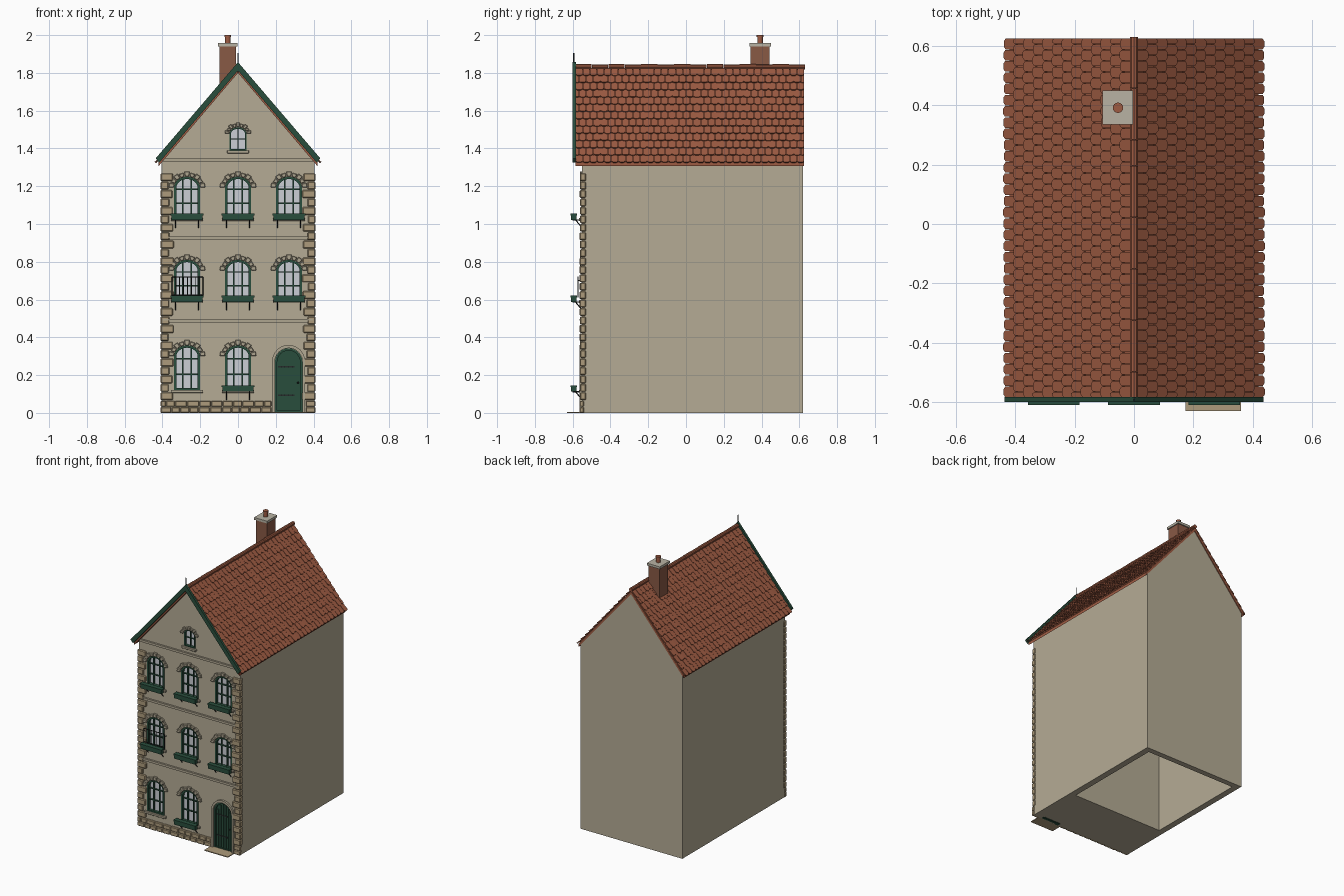
import bpy, bmesh, math, random
from mathutils import Vector

if "Cube" in bpy.data.objects:
    bpy.data.objects.remove(bpy.data.objects["Cube"])
random.seed(4)

COL = {"plaster": (.46, .41, .30), "stone": (.42, .33, .20), "trim": (.43, .38, .28),
       "tile": (.34, .105, .055), "green": (.022, .075, .045), "glass": (.60, .62, .66),
       "brick": (.25, .10, .06), "cap": (.48, .45, .37), "iron": (.02, .025, .025)}
MATS = {}
for k, c in COL.items():
    MATS[k] = bpy.data.materials.new(k)
    MATS[k].diffuse_color = (*c, 1)

F = -0.55  # front wall plane


def finish(name, bm, mat, bevel=0):
    bmesh.ops.recalc_face_normals(bm, faces=bm.faces)
    me = bpy.data.meshes.new(name)
    bm.to_mesh(me)
    bm.free()
    o = bpy.data.objects.new(name, me)
    bpy.context.collection.objects.link(o)
    me.materials.append(MATS[mat])
    if bevel:
        m = o.modifiers.new("bevel", "BEVEL")
        m.width, m.segments = bevel, 1
    return o


def loft(bm, a, b):
    """Solid between two matching outlines."""
    va, vb = [bm.verts.new(p) for p in a], [bm.verts.new(p) for p in b]
    bm.faces.new(va)
    bm.faces.new(vb[::-1])
    for i in range(len(va)):
        j = (i + 1) % len(va)
        bm.faces.new((va[i], vb[i], vb[j], va[j]))


def prism(bm, pts, y0, y1):
    loft(bm, [(x, y0, z) for x, z in pts], [(x, y1, z) for x, z in pts])


def box(bm, x0, x1, y0, y1, z0, z1):
    prism(bm, [(x0, z0), (x1, z0), (x1, z1), (x0, z1)], y0, y1)


def bar(bm, p, q, r, seg=4):
    p, q = Vector(p), Vector(q)
    m = (q - p).to_track_quat('Z', 'Y').to_matrix().to_4x4()
    m.translation = (p + q) / 2
    bmesh.ops.create_cone(bm, cap_ends=True, segments=seg, radius1=r, radius2=r,
                          depth=(q - p).length, matrix=m)


def arch(cx, w, z0, z1, rise, d=0, n=12):
    """Arched outline inset by d."""
    a, b = w / 2 - d, rise - d
    pts = [(cx - a, z0 + d), (cx + a, z0 + d)]
    return pts + [(cx + a * math.cos(math.pi * i / n), z1 - rise + b * math.sin(math.pi * i / n))
                  for i in range(n + 1)]


def ring(bm, outer, inner, y0, y1):
    n = len(outer)
    L = [[bm.verts.new((x, y, z)) for x, z in pts]
         for pts, y in ((outer, y0), (inner, y0), (inner, y1), (outer, y1))]
    for k in range(4):
        for i in range(n):
            j = (i + 1) % n
            bm.faces.new((L[k][i], L[k][j], L[(k + 1) % 4][j], L[(k + 1) % 4][i]))


# openings: centre x, width, bottom z, top z, arch rise
wins = [(x, .137, z, z + h, .058) for z, h in ((.12, .237), (.595, .215), (1.03, .22))
        for x in (-.27, 0, .27) if not (x > 0 and z < .2)]
attic = (0, .09, 1.388, 1.512, .035)
door = (.268, .145, 0, .342, .0725)

# wall shell, open at the bottom, with recessed openings
bm = bmesh.new()
prism(bm, [(-.405, 0), (.405, 0), (.405, 1.325), (0, 1.80), (-.405, 1.325)], F, .62)
house = finish("house_walls", bm, "plaster")
bm = bmesh.new()
for o in wins + [attic]:
    prism(bm, arch(*o), F - .05, F + .03)
prism(bm, arch(door[0], door[1], -.05, door[3], door[4]), F - .05, F + .03)
box(bm, -.36, .36, -.17, .58, -.05, 1.28)
cutter = finish("opening_cutter", bm, "plaster")
cutter.hide_render = True
mod = house.modifiers.new("openings", "BOOLEAN")
mod.operation, mod.object, mod.solver = "DIFFERENCE", cutter, "EXACT"
bpy.context.view_layer.objects.active = house
bpy.ops.object.modifier_apply(modifier="openings")
bpy.data.objects.remove(cutter)

# windows: panes, frames with glazing bars, arch stones, sills
panes, frames, stones, sills = (bmesh.new() for _ in range(4))
for o in wins + [attic]:
    cx, w, z0, z1, rise = o
    small = o is attic
    prism(panes, arch(*o, d=.003), F + .018, F + .025)
    ring(frames, arch(*o), arch(*o, d=.008 if small else .012), F - .002, F + .02)
    t = .0025 if small else .0035
    for f in ((.5,) if small else (1 / 3, 2 / 3)):
        x = cx + (f - .5) * w
        box(frames, x - t, x + t, F + .008, F + .02, z0 + .005, z1 - .009)
    for f in ((.5,) if small else (.36, .7)):
        z = z0 + f * (z1 - z0)
        box(frames, cx - w / 2 + .005, cx + w / 2 - .005, F + .009, F + .02, z - t, z + t)
    n = 9
    for i in range(n):
        d = (.020 if small else .023) + .006 * (i % 2 == 0)
        a0, a1 = math.pi * (i + .06) / n, math.pi * (i + .94) / n
        pt = lambda a, e: (cx + (w / 2 + e) * math.cos(a), z1 - rise + (rise + e) * math.sin(a))
        prism(stones, [pt(a0, .001), pt(a0, d), pt(a1, d), pt(a1, .001)], F - .012, F + .01)
    e = .012 if small else .017
    box(sills, cx - w / 2 - e, cx + w / 2 + e, F - .016, F + .02, z0 - .014, z0 + .002)
finish("window_panes", panes, "glass")
finish("window_frames", frames, "green")
finish("window_arch_stones", stones, "trim", .003)
finish("window_sills", sills, "trim", .002)

# flower boxes on slanted brackets
bm, br = bmesh.new(), bmesh.new()
for cx, w, z0, z1, rise in wins:
    if z0 < .2 and cx < 0:
        continue
    box(bm, cx - .083, cx + .083, -.608, -.58, z0 - .008, z0 + .022)
    box(bm, cx - .087, cx + .087, -.611, -.577, z0 + .016, z0 + .026)
    for s in (-1, 1):
        x = cx + s * .06
        bar(br, (x, -.585, z0 - .008), (x, F, z0 - .05), .003)
        bar(br, (x, -.6, z0 - .008), (x, F, z0 - .008), .003)
finish("flower_boxes", bm, "green")
# railing at the left first-floor window
for z in (.625, .72):
    bar(br, (-.35, -.572, z), (-.185, -.572, z), .003)
for i in range(9):
    x = -.35 + .165 * i / 8
    bar(br, (x, -.572, .61), (x, -.572, .72), .0025)
for x in (-.35, -.185):
    bar(br, (x, -.572, .70), (x, F, .70), .0025)
finish("brackets_and_railing", br, "iron")

# door, surround and step
bm = bmesh.new()
prism(bm, arch(*door, d=.002), F + .012, F + .025)
ring(bm, arch(*door), arch(*door, d=.012), F - .002, F + .02)
for i in range(6):  # vertical planks under the arch
    x = door[0] - .06 + .02 * i
    h = .2695 + math.sqrt(.06 ** 2 - max(abs(x - .268), abs(x + .02 - .268)) ** 2 * .98)
    box(bm, x + .0015, x + .0185, F + .006, F + .014, .012, h)
finish("door", bm, "green")
bm = bmesh.new()
for z in (.09, .24):
    box(bm, .212, .30, F + .003, F + .008, z, z + .008)
bmesh.ops.create_icosphere(bm, subdivisions=1, radius=.006)
bmesh.ops.translate(bm, verts=bm.verts[-12:], vec=(.318, F, .16))
finish("door_hardware", bm, "iron")
bm = bmesh.new()
ring(bm, arch(.268, .175, 0, .36, .088), arch(.268, .147, .004, .343, .0735), F - .014, F + .005)
finish("door_surround", bm, "trim")
bm = bmesh.new()
box(bm, .173, .36, -.63, F, 0, .006)
finish("door_step", bm, "stone")

# corner quoins and plinth stones
bm = bmesh.new()
n = 27
for s in (-1, 1):
    for i in range(n):
        z = .066 + i * (1.27 - .066) / n
        w = (.068, .045)[i % 2] + random.uniform(-.004, .004)
        xs = sorted((s * .411, s * (.411 - w)))
        box(bm, *xs, F - .010 - random.uniform(0, .004), F + .02, z + .0015, z + .043)
finish("corner_quoins", bm, "stone", .005)
bm = bmesh.new()
for row in range(2):
    for x0, x1 in ((-.411, .178), (.358, .411)):
        x = x0
        while x < x1 - .005:
            e = min(x + random.uniform(.045, .065) - .02 * (x == x0 and row), x1)
            if x1 - e < .02:
                e = x1
            box(bm, x + .001, e - .001, F - .012 - random.uniform(0, .003), F + .01,
                row * .033, row * .033 + .031)
            x = e
finish("plinth_stones", bm, "stone", .004)

# string courses
bm = bmesh.new()
for z in (.478, .915, 1.328):
    box(bm, -.395, .395, F - .008, F + .01, z, z + .012)
    box(bm, -.398, .398, F - .013, F + .01, z + .012, z + .019)
finish("string_courses", bm, "trim")

# roof slab, overlapping tiles, ridge
Y0, Y1, K = -.585, .626, 1.174
bm = bmesh.new()
prism(bm, [(0, 1.822), (.42, 1.822 - .42 * K), (.42, 1.80 - .42 * K), (0, 1.80),
           (-.42, 1.80 - .42 * K), (-.42, 1.822 - .42 * K)], Y0, Y1)
finish("roof_slab", bm, "tile")
bm = bmesh.new()
rows, cols = 13, 32
length = .425 * math.hypot(1, K)
for s in (-1, 1):
    down, up = Vector((s, 0, -K)).normalized(), Vector((s * K, 0, 1)).normalized()
    for r in range(rows):
        u0, u1 = r * length / rows, (r + 1) * length / rows + .008
        for c in range(cols + r % 2):
            v = [min(max(Y0 + (c + k - .5 * (r % 2)) * (Y1 - Y0) / cols, Y0), Y1) for k in (0, 1)]
            g = (v[1] - v[0]) * .03
            a, b = v[0] + g, v[1] - g
            q = (b - a) / 4
            lift = random.uniform(.006, .010)
            out = [(u0, a), (u0, b), (u1 - .010, b), (u1 - .002, b - q),
                   (u1 - .002, a + q), (u1 - .010, a)]
            P = lambda u, y, h: Vector((0, y, 1.822)) + down * u + up * h
            loft(bm, [P(u, y, lift * (u - u0) / (u1 - u0)) for u, y in out],
                 [P(u, y, .007 + lift * (u - u0) / (u1 - u0)) for u, y in out])
finish("roof_tiles", bm, "tile")
bm = bmesh.new()
for i in range(14):
    y = Y0 + i * (.632 - Y0) / 14
    bar(bm, (0, y, 1.832), (0, y + .086, 1.832), .0145 - .001 * (i % 2), 10)
finish("ridge_tiles", bm, "tile")

# green barge boards and finial on the front gable
bm = bmesh.new()
prism(bm, [(0, 1.857), (.436, 1.347), (.417, 1.325), (0, 1.812), (-.417, 1.325), (-.436, 1.347)],
      -.6, -.583)
finish("barge_boards", bm, "green")
bm = bmesh.new()
bar(bm, (0, -.594, 1.80), (0, -.594, 1.905), .003, 6)
finish("gable_finial", bm, "iron")

# chimney
bm = bmesh.new()
box(bm, -.097, -.010, .342, .442, 1.65, 1.942)
finish("chimney_stack", bm, "brick")
bm = bmesh.new()
box(bm, -.106, -.003, .335, .450, 1.940, 1.957)
finish("chimney_cap", bm, "cap")
bm = bmesh.new()
bar(bm, (-.054, .392, 1.955), (-.054, .392, 2.0), .0145, 16)
bar(bm, (-.054, .392, 1.990), (-.054, .392, 2.0), .0175, 16)
pot = finish("chimney_pot", bm, "tile")
bpy.context.view_layer.objects.active = pot
pot.select_set(True)
bpy.ops.object.shade_smooth_by_angle()

for m in bpy.data.materials:
    if m.users and not m.is_grease_pencil:
        m.use_nodes = True
        m.node_tree.nodes["Principled BSDF"].inputs["Base Color"].default_value = m.diffuse_color
